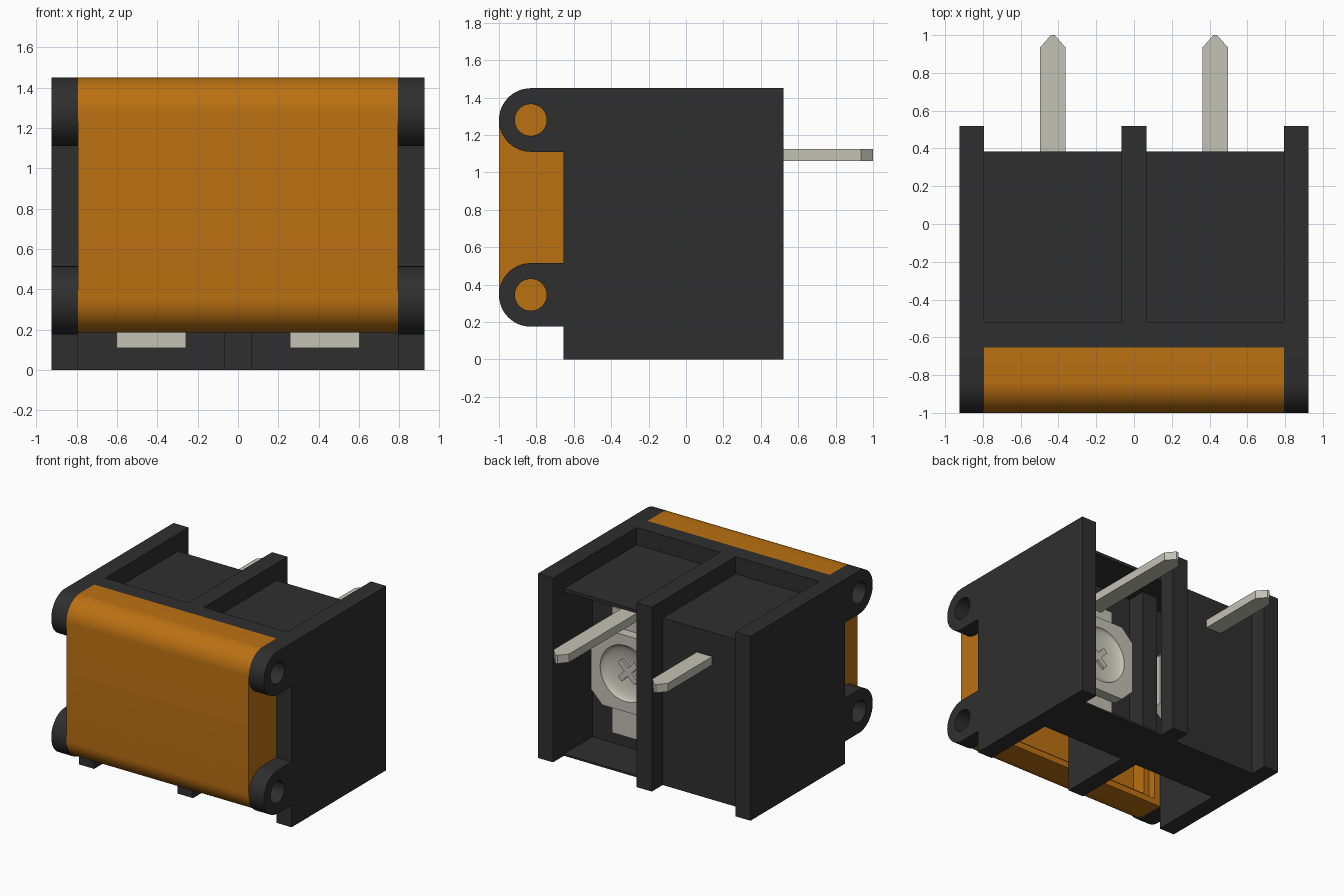
import bpy, bmesh, math
from mathutils import Matrix, Vector

if "Cube" in bpy.data.objects:
    bpy.data.objects.remove(bpy.data.objects["Cube"], do_unlink=True)


def material(name, rgb):
    m = bpy.data.materials.new(name)
    m.use_nodes = True
    colour = (*rgb, 1)
    m.diffuse_color = colour
    m.node_tree.nodes["Principled BSDF"].inputs["Base Color"].default_value = colour
    return m


BLACK = material("black plastic", (0.028, 0.028, 0.028))
ORANGE = material("orange plastic", (0.50, 0.165, 0.006))
METAL = material("tinned metal", (0.54, 0.54, 0.46))


def finish(name, bm, mat, smooth=False):
    bmesh.ops.recalc_face_normals(bm, faces=bm.faces)
    mesh = bpy.data.meshes.new(name)
    bm.to_mesh(mesh)
    bm.free()
    ob = bpy.data.objects.new(name, mesh)
    bpy.context.collection.objects.link(ob)
    mesh.materials.append(mat)
    if smooth:
        bpy.ops.object.select_all(action="DESELECT")
        ob.select_set(True)
        bpy.context.view_layer.objects.active = ob
        bpy.ops.object.shade_smooth_by_angle(angle=math.radians(30))
    return ob


def box(name, x, y, z, mat):
    """Box from (low, high) ranges."""
    bm = bmesh.new()
    bmesh.ops.create_cube(bm, size=1)
    for v in bm.verts:
        v.co = [lo + (c + 0.5) * (hi - lo) for c, (lo, hi) in zip(v.co, (x, y, z))]
    return finish(name, bm, mat)


def prism(points, start, depth):
    """Extrude a closed outline of 3D points along a vector."""
    bm = bmesh.new()
    face = bm.faces.new([bm.verts.new(Vector(p) + Vector(start)) for p in points])
    ext = bmesh.ops.extrude_face_region(bm, geom=[face])
    moved = [g for g in ext["geom"] if isinstance(g, bmesh.types.BMVert)]
    bmesh.ops.translate(bm, verts=moved, vec=depth)
    return bm


def arc(cy, cz, r, a0, a1, n):
    return [(0, cy + r * math.cos(math.radians(a0 + (a1 - a0) * i / n)),
             cz + r * math.sin(math.radians(a0 + (a1 - a0) * i / n))) for i in range(n + 1)]


def cut(ob, cutters):
    for c in cutters:
        mod = ob.modifiers.new("cut", "BOOLEAN")
        mod.operation = "DIFFERENCE"
        mod.solver = "EXACT"
        mod.object = c
        c.hide_render = True
        c.hide_viewport = True
        c.display_type = "WIRE"


TOP, FRONT, BACK, REAR = 1.45, -0.655, 0.52, 0.385
SIDE, INNER, MID = 0.925, 0.793, 0.067
EAR_Y, EAR_R, HOLE = -0.83, 0.17, 0.085
EARS = {"upper": 1.28, "lower": 0.345}

# Side walls, each with two pierced hinge ears
for side, sx in (("left", 1), ("right", -1)):
    start, depth = (sx * INNER, 0, 0), (sx * (SIDE - INNER), 0, 0)
    outline = [(0, FRONT, 0), (0, BACK, 0), (0, BACK, TOP)]
    for cz in (EARS["upper"], EARS["lower"]):
        outline += arc(EAR_Y, cz, EAR_R, 90, 270, 24)
        outline += [(0, FRONT, cz - EAR_R)]
        if cz > 1:
            outline += [(0, FRONT, EARS["lower"] + EAR_R)]
    wall = finish(side + "_wall", prism(outline, start, depth), BLACK)
    pins = []
    for level, cz in EARS.items():
        hole = prism(arc(EAR_Y, cz, HOLE, 0, 350, 35), (sx * 0.7, 0, 0), (sx * 0.4, 0, 0))
        pins.append(finish(f"{side}_{level}_ear_cutter", hole, BLACK))
    cut(wall, pins)
    bpy.context.view_layer.objects.active = wall
    wall.select_set(True)
    bpy.ops.object.shade_smooth_by_angle(angle=math.radians(30))
    wall.select_set(False)

# Middle divider, open inside the rear chamber
box("divider_front", (-MID, MID), (FRONT, 0.18), (0, TOP), BLACK)
box("divider_rear_post", (-MID, MID), (REAR, BACK), (0, TOP), BLACK)
box("divider_rear_top", (-MID, MID), (0.18, REAR), (1.29, TOP), BLACK)
box("divider_rear_bottom", (-MID, MID), (0.18, REAR), (0, 0.02), BLACK)

# Housing: top rail, recessed roof, floor, terminal wall and rear panel
box("top_rail", (-INNER, INNER), (FRONT, -0.52), (1.29, TOP), BLACK)
box("roof", (-INNER, INNER), (-0.52, REAR), (1.29, 1.315), BLACK)
box("floor", (-INNER, INNER), (-0.06, REAR), (0, 0.015), BLACK)
box("terminal_wall", (-INNER, INNER), (-0.06, 0.03), (0, 1.3), BLACK)
box("rear_panel", (-INNER, -MID), (REAR - 0.02, REAR), (0, 1.315), BLACK)

# Rounded front cover with a stepped hollow back
z0, z1 = EARS["lower"] - EAR_R + 0.01, TOP
profile = [(0, FRONT, z1)] + arc(EAR_Y, z1 - EAR_R, EAR_R, 90, 180, 12)
profile += arc(EAR_Y, z0 + EAR_R, EAR_R, 180, 270, 12) + [(0, FRONT, z0)]
bm = prism(profile, (-INNER, 0, 0), (2 * INNER, 0, 0))
bmesh.ops.recalc_face_normals(bm, faces=bm.faces)
back = max(bm.faces, key=lambda f: f.normal.y * f.calc_area())
for thickness, step in ((0.07, 0.06), (0.07, 0.12)):
    bmesh.ops.inset_region(bm, faces=[back], thickness=thickness)
    ext = bmesh.ops.extrude_discrete_faces(bm, faces=[back])
    back = ext["faces"][0]
    bmesh.ops.translate(bm, verts=back.verts, vec=(0, -step, 0))
finish("front_cover", bm, ORANGE, smooth=True)

# Terminals: strips, chamfered clamp with dished screw, pointed pin
for side, cx in (("left", 0.43), ("right", -0.43)):
    w = 0.172
    box(side + "_rear_strip", (cx - w, cx + w), (0.03, 0.06), (0.11, 1.1), METAL)
    box(side + "_front_strip", (cx - w, cx + w), (-0.1, -0.06), (0.11, 1.1), METAL)

    cz, h, c = 0.65, 0.3, 0.1
    corner = [(h, c - h), (h, h - c), (h - c, h), (c - h, h)]
    octagon = [(a, 0, b) for a, b in corner] + [(-a, 0, -b) for a, b in corner]
    clamp = finish(side + "_clamp", prism(octagon, (cx, 0.06, cz), (0, 0.08, 0)), METAL)
    bm = bmesh.new()
    bmesh.ops.create_uvsphere(bm, u_segments=40, v_segments=20, radius=0.22)
    bmesh.ops.scale(bm, vec=(1, 0.25, 1), verts=bm.verts)
    bmesh.ops.translate(bm, vec=(cx, 0.14, cz), verts=bm.verts)
    dish = finish(side + "_dish_cutter", bm, METAL, smooth=True)
    cut(clamp, [dish])
    for i in range(2):
        bm = bmesh.new()
        bmesh.ops.create_cube(bm, size=1)
        bmesh.ops.scale(bm, vec=(0.2, 0.04, 0.045), verts=bm.verts)
        turn = Matrix.Rotation(math.radians(45 + 90 * i), 3, "Y")
        bmesh.ops.rotate(bm, matrix=turn, verts=bm.verts)
        bmesh.ops.translate(bm, vec=(cx, 0.09, cz), verts=bm.verts)
        finish(f"{side}_screw_cross_{i + 1}", bm, METAL)

    p = 0.067
    pin = [(-p, 0.04, 0), (p, 0.04, 0), (p, 0.935, 0), (0.01, 1, 0), (-0.01, 1, 0), (-p, 0.935, 0)]
    finish(side + "_pin", prism(pin, (cx, 0, 1.06), (0, 0, 0.065)), METAL)
